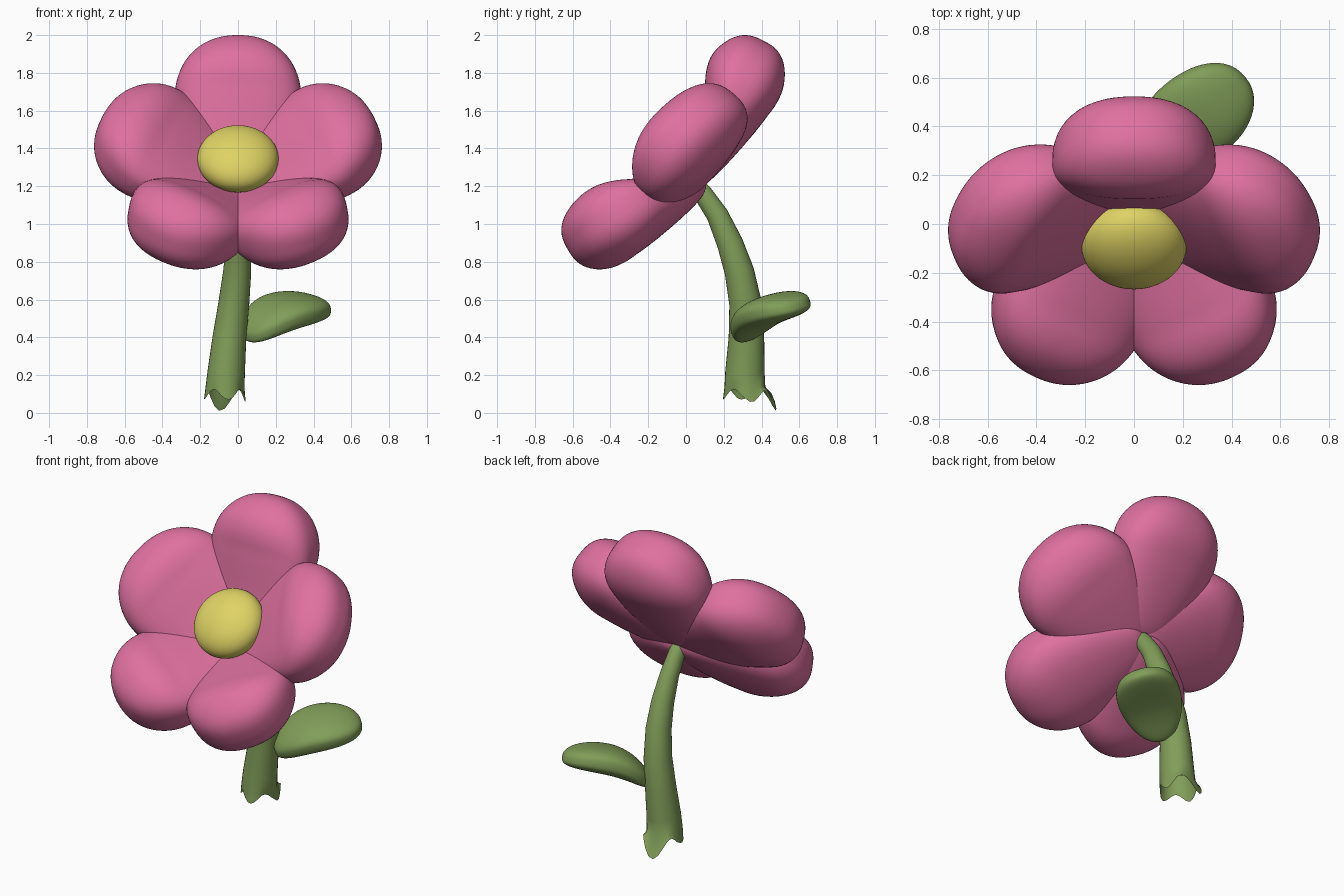
import bpy, bmesh, math
from mathutils import Vector

if "Cube" in bpy.data.objects:
    bpy.data.objects.remove(bpy.data.objects["Cube"])


def material(name, rgb):
    m = bpy.data.materials.new(name)
    m.diffuse_color = (*rgb, 1)
    m.use_nodes = True
    m.node_tree.nodes["Principled BSDF"].inputs["Base Color"].default_value = m.diffuse_color
    return m


PINK = material("petal pink", (0.74, 0.165, 0.35))
YELLOW = material("centre yellow", (0.74, 0.65, 0.13))
GREEN = material("leaf green", (0.22, 0.34, 0.10))


def finish(name, bm, mat):
    bmesh.ops.recalc_face_normals(bm, faces=bm.faces)
    me = bpy.data.meshes.new(name)
    bm.to_mesh(me)
    bm.free()
    for p in me.polygons:
        p.use_smooth = True
    me.materials.append(mat)
    ob = bpy.data.objects.new(name, me)
    bpy.context.collection.objects.link(ob)
    return ob


def full(q, e):
    """Push a sphere coordinate outward for a fuller, puffier rim."""
    return math.copysign(abs(q) ** e, q)


def blob(name, centre, axes, shape, mat, limits=()):
    """Sphere remapped along three axes, then slid to meet (axis, sign, value) limits."""
    bm = bmesh.new()
    bmesh.ops.create_uvsphere(bm, u_segments=64, v_segments=40, radius=1)
    for v in bm.verts:
        k = shape(v.co.copy())
        v.co = Vector(centre) + sum((a * q for a, q in zip(axes, k)), Vector())
    for i, sign, value in limits:
        d = value - sign * max(sign * v.co[i] for v in bm.verts)
        for v in bm.verts:
            v.co[i] += d
    return finish(name, bm, mat)


# Tilted flower head frame
HEAD = Vector((0, -0.03, 1.24))
N = Vector((0, -1, 1)).normalized()
CUP = 0.31


def petal(name, centre, length, width, thick, limits, n=N):
    c = Vector(centre)
    r = c - HEAD
    r = (r - n * r.dot(n)).normalized()
    out = r * math.cos(CUP) + n * math.sin(CUP)
    up = n * math.cos(CUP) - r * math.sin(CUP)
    side = n.cross(r)

    def shape(v):
        s = max(0, -v.z)                      # inner half is longer and narrower
        g = min(1, max(0, (0.6 - v.z) / 1.6))
        g = g * g * (3 - 2 * g)
        taper = 1 - (0.78 if v.y > 0 else 0.38) * g   # front dips to the centre
        return (full(v.x, 0.9) * width * (1 - 0.2 * s),
                full(v.y, 0.74) * thick * taper,
                v.z * (0.52 if v.z < 0 else length))
    blob(name, c, (side, up, out), shape, PINK, limits)


petal("petal_top", (0, 0.28, 1.676), 0.34, 0.335, 0.23,
      ((1, 1, 0.523), (2, 1, 2.0)))
NS = Vector((0, -1, 1.14)).normalized()
for s, tag in ((1, "right"), (-1, "left")):
    petal("petal_side_" + tag, (s * 0.405, 0.025, 1.433), 0.34, 0.365, 0.225,
          ((0, s, s * 0.762), (1, -1, -0.285), (2, 1, 1.745)), NS)
    petal("petal_lower_" + tag, (s * 0.247, -0.348, 1.01), 0.34, 0.325, 0.225,
          ((0, s, s * 0.585), (1, -1, -0.66), (2, -1, 0.76)))

# Flower centre and the hub behind it
X = Vector((1, 0, 0))
U = N.cross(X)
blob("flower_centre", (0, -0.09, 1.345), (X, U, N),
     lambda v: (v.x * 0.215, v.y * 0.215, v.z * 0.13), YELLOW)
blob("flower_hub", (0, -0.005, 1.245), (X, U, N),
     lambda v: (v.x * 0.14, v.y * 0.14, v.z * 0.09), PINK)

# Leaf: thick, rounded, drooping towards its base
D = Vector((0.80, 0.60, 0.25)).normalized()
W = Vector((-0.55, 0.75, 0.22))
W = (W - D * W.dot(D)).normalized()
blob("leaf", (0.275, 0.44, 0.525), (W, D.cross(W), D),
     lambda v: (full(v.x, 0.9) * 0.185 * (1 + 0.06 * v.z),
                full(v.y, 0.7) * 0.08 - (0.08 if v.z < 0 else 0.04) * v.z * v.z,
                v.z * 0.265), GREEN,
     ((0, 1, 0.492), (1, 1, 0.66), (2, 1, 0.645)))

# Stem: swept rings with a torn, open lower end
path = [(-0.068, 0.312, 0.14, 0.108), (-0.062, 0.312, 0.22, 0.104),
        (-0.045, 0.32, 0.40, 0.094), (-0.022, 0.315, 0.58, 0.086),
        (-0.004, 0.282, 0.75, 0.078), (0.002, 0.232, 0.90, 0.069),
        (0, 0.165, 1.05, 0.058), (0, 0.09, 1.16, 0.051),
        (0, 0.04, 1.215, 0.047)]
SIDES = 32
bm = bmesh.new()
torn = []
for i in range(SIDES):
    a = 2 * math.pi * i / SIDES
    back = max(0, math.sin(a))
    jag = 0.5 + 0.5 * math.sin(4 * a + 0.9)
    r = 0.108 + 0.045 * back * back + 0.012 * jag
    z = 0.125 - 0.055 * jag - 0.06 * back * jag
    torn.append(bm.verts.new((-0.07 + r * math.cos(a) * 0.92,
                              0.315 + r * math.sin(a), z)))
rings = [torn]
for j, (x, y, z, r) in enumerate(path):
    p0 = Vector(path[max(j - 1, 0)][:3])
    p1 = Vector(path[min(j + 1, len(path) - 1)][:3])
    t = (p1 - p0).normalized()
    e1 = (X - t * X.dot(t)).normalized()
    e2 = t.cross(e1)
    rings.append([bm.verts.new(Vector((x, y, z)) + r * (
        e1 * math.cos(2 * math.pi * i / SIDES) * 0.95
        + e2 * math.sin(2 * math.pi * i / SIDES))) for i in range(SIDES)])
for lo, hi in zip(rings, rings[1:]):
    for i in range(SIDES):
        k = (i + 1) % SIDES
        bm.faces.new((lo[i], lo[k], hi[k], hi[i]))
bm.faces.new(rings[-1])
finish("stem", bm, GREEN)
